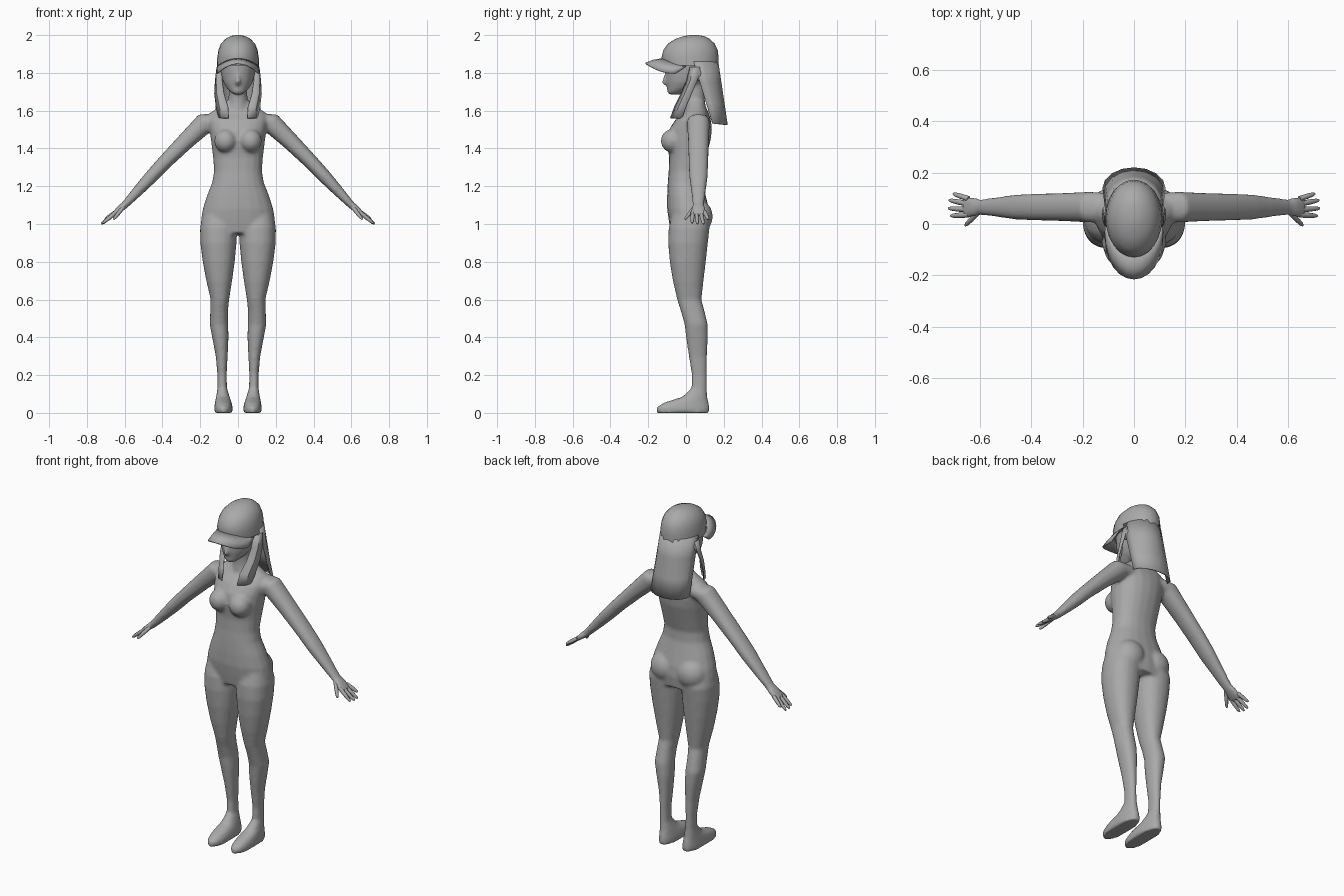
import bpy, bmesh, math
from mathutils import Vector, Matrix

cube = bpy.data.objects.get("Cube")
if cube:
    bpy.data.objects.remove(cube, do_unlink=True)

grey = bpy.data.materials.new("plain_grey")
grey.use_nodes = True
tone = (0.4, 0.4, 0.4, 1)
grey.diffuse_color = tone
grey.node_tree.nodes["Principled BSDF"].inputs["Base Color"].default_value = tone


def finish(bm, name, angle=50, thickness=0):
    bmesh.ops.recalc_face_normals(bm, faces=bm.faces)
    mesh = bpy.data.meshes.new(name)
    bm.to_mesh(mesh)
    bm.free()
    mesh.materials.append(grey)
    ob = bpy.data.objects.new(name, mesh)
    bpy.context.collection.objects.link(ob)
    if thickness:
        solid = ob.modifiers.new("thickness", "SOLIDIFY")
        solid.thickness = thickness
        solid.offset = 0
    bpy.ops.object.select_all(action="DESELECT")
    ob.select_set(True)
    bpy.context.view_layer.objects.active = ob
    bpy.ops.object.shade_smooth_by_angle(angle=math.radians(angle))
    return ob


def loft(bm, rings, n=20, power=0.9):
    """Closed tube through rings of (centre, axis u, axis v)."""
    def bend(a):
        return math.copysign(abs(a) ** power, a)
    loops = []
    for c, u, v in rings:
        turns = [math.tau * i / n for i in range(n)]
        loops.append([bm.verts.new(c + u * bend(math.cos(t)) + v * bend(math.sin(t))) for t in turns])
    for a, b in zip(loops, loops[1:]):
        for i in range(n):
            j = (i + 1) % n
            bm.faces.new((a[i], a[j], b[j], b[i]))
    bm.faces.new(loops[0])
    bm.faces.new(loops[-1])


def level(z, x0, x1, front, back):
    """Horizontal ring from its left, right, front and back limits."""
    return (Vector(((x0 + x1) / 2, (front + back) / 2, z)),
            Vector(((x1 - x0) / 2, 0, 0)), Vector((0, (back - front) / 2, 0)))


def column(bm, rows, **kw):
    loft(bm, [level(z, -w, w, f, b) for z, w, f, b in rows], **kw)


def ball(bm, centre, size):
    bmesh.ops.create_uvsphere(bm, u_segments=20, v_segments=12, radius=1,
                              matrix=Matrix.Translation(centre) @ Matrix.Diagonal((*size, 1)))


def sheet(name, rows, thickness):
    """Thin surface through rows of points."""
    bm = bmesh.new()
    grid = [[bm.verts.new(p) for p in row] for row in rows]
    for a, b in zip(grid, grid[1:]):
        for i in range(len(a) - 1):
            bm.faces.new((a[i], a[i + 1], b[i + 1], b[i]))
    return finish(bm, name, 40, thickness)


# Torso, neck and head
body = bmesh.new()
column(body, [(0.95, .185, -.08, .12), (1.02, .197, -.092, .128), (1.08, .187, -.1, .122),
              (1.15, .165, -.1, .105), (1.22, .137, -.097, .088), (1.28, .127, -.092, .086),
              (1.35, .132, -.09, .105), (1.44, .143, -.1, .13), (1.5, .15, -.09, .138),
              (1.55, .158, -.058, .132), (1.59, .145, -.015, .12), (1.62, .1, .005, .105),
              (1.65, .06, .005, .1)])
column(body, [(1.55, .065, -.02, .11), (1.64, .05, -.008, .1), (1.76, .05, -.01, .1)], power=1)
column(body, [(1.685, .022, -.092, -.03), (1.7, .042, -.1, .0), (1.72, .06, -.1, .05),
              (1.75, .078, -.106, .1), (1.79, .089, -.108, .13), (1.84, .095, -.11, .14),
              (1.9, .09, -.1, .14)], power=1)
loft(body, [level(1.735, -.012, .012, -.12, -.08), level(1.752, -.014, .014, -.131, -.08),
            level(1.8, -.007, .007, -.112, -.08)], 10)

# Limbs, bust and seat on both sides
for s in (1, -1):
    ball(body, (s * .066, -.072, 1.44), (.06, .062, .062))
    ball(body, (s * .085, .06, 1.04), (.09, .082, .09))
    legs = [(0, .028, .126, -.157, .125), (.03, .028, .126, -.157, .125),
            (.055, .034, .122, -.115, .12), (.085, .044, .116, -.02, .113),
            (.13, .058, .109, .028, .11), (.2, .06, .109, .03, .11), (.3, .055, .118, .015, .111),
            (.4, .05, .137, .0, .116), (.47, .052, .15, -.008, .115), (.54, .053, .147, -.028, .098),
            (.6, .047, .145, -.047, .082), (.7, .031, .168, -.07, .093), (.8, .017, .187, -.086, .105),
            (.9, .008, .2, -.095, .116), (.98, .005, .201, -.092, .125), (1.06, .03, .185, -.07, .1)]
    loft(body, [level(z, s * a, s * b, f, k) for z, a, b, f, k in legs])
    arms = [(.1, 1.55, .055, .05), (.17, 1.54, .06, .056), (.28, 1.435, .055, .046),
            (.39, 1.325, .052, .039), (.46, 1.25, .049, .036), (.53, 1.175, .039, .029),
            (.6, 1.1, .03, .02), (.625, 1.08, .039, .018), (.65, 1.058, .042, .014),
            (.667, 1.043, .036, .009)]
    loft(body, [(Vector((s * x, .066, z)), Vector((0, ry, 0)), Vector((s * .7, 0, .7)) * rz)
                for x, z, ry, rz in arms])

skin = finish(body, "body")
remesh = skin.modifiers.new("blend", "REMESH")
remesh.mode = "VOXEL"
remesh.voxel_size = 0.009
remesh.use_smooth_shade = True
soften = skin.modifiers.new("soften", "SMOOTH")
soften.factor = 0.5
soften.iterations = 6

for s, side in ((1, "left"), (-1, "right")):
    # Fingers and thumb
    bm = bmesh.new()
    digits = [((.645, .098, 1.065), (.705, .118, 1.024)), ((.645, .078, 1.062), (.722, .093, 1.0)),
              ((.645, .056, 1.062), (.724, .061, 1.0)), ((.645, .036, 1.062), (.716, .032, 1.004)),
              ((.608, .045, 1.088), (.658, -.006, 1.025))]
    for start, end in digits:
        a, b = Vector(start), Vector(end)
        along = (b - a).normalized()
        across = along.cross(Vector((.7, 0, .7))).normalized()
        up = across.cross(along)
        rings = []
        for t, r in ((0, .011), (.5, .0105), (.88, .008), (1, .004)):
            c = a.lerp(b, t)
            rings.append([Vector((s * p.x, p.y, p.z)) for p in (c, across * r, up * r)])
        loft(bm, rings, 8, 1)
    finish(bm, side + "_fingers")

    # Ear
    bm = bmesh.new()
    ball(bm, (s * .1, .06, 1.795), (.017, .024, .038))
    finish(bm, side + "_ear")

    # Front lock of hair
    edges = [((.088, .02, 1.83), (.11, .075, 1.83)), ((.084, .005, 1.76), (.119, .06, 1.76)),
             ((.074, -.025, 1.69), (.123, .03, 1.69)), ((.053, -.06, 1.62), (.115, .0, 1.62)),
             ((.049, -.082, 1.56), (.1, -.02, 1.56))]
    rows = []
    for p, q in edges:
        p, q = Vector((s * p[0], *p[1:])), Vector((s * q[0], *q[1:]))
        rows.append([p, p.lerp(q, .5) + Vector((s * .012, -.008, 0)), q])
    sheet(side + "_hair_lock", rows, .006)

# Cap crown
bm = bmesh.new()
column(bm, [(1.838, .112, -.118, .172), (1.88, .11, -.13, .173), (1.92, .104, -.12, .168),
            (1.955, .09, -.096, .152), (1.98, .066, -.055, .125), (1.995, .038, -.01, .095),
            (2.0, .015, .02, .065)], n=24, power=1)
finish(bm, "cap_crown")


def arc(count, reach, point):
    angles = [math.radians(reach) * (2 * i / count - 1) for i in range(count + 1)]
    return [point(math.sin(t), math.cos(t)) for t in angles]


# Cap brim, drooping to the sides
sheet("cap_brim", [
    arc(12, 90, lambda a, c: (.108 * a, -.12 * c, 1.875 - .04 * a * a)),
    arc(12, 90, lambda a, c: (.111 * a, -.03 - .143 * c, 1.866 - .052 * a * a)),
    arc(12, 90, lambda a, c: (.11 * a, -.058 - .157 * c, 1.85 - .055 * a * a))], .007)

# Back hair falling from the cap
rows = []
for k in range(4):
    t = k / 3
    rows.append(arc(8, 90, lambda a, c: (
        (.108 + .012 * t) * a, .04 + .1 * t + (.128 - .05 * t) * c, 1.86 - .328 * t - .008 * t * c)))
sheet("back_hair", rows, .006)
